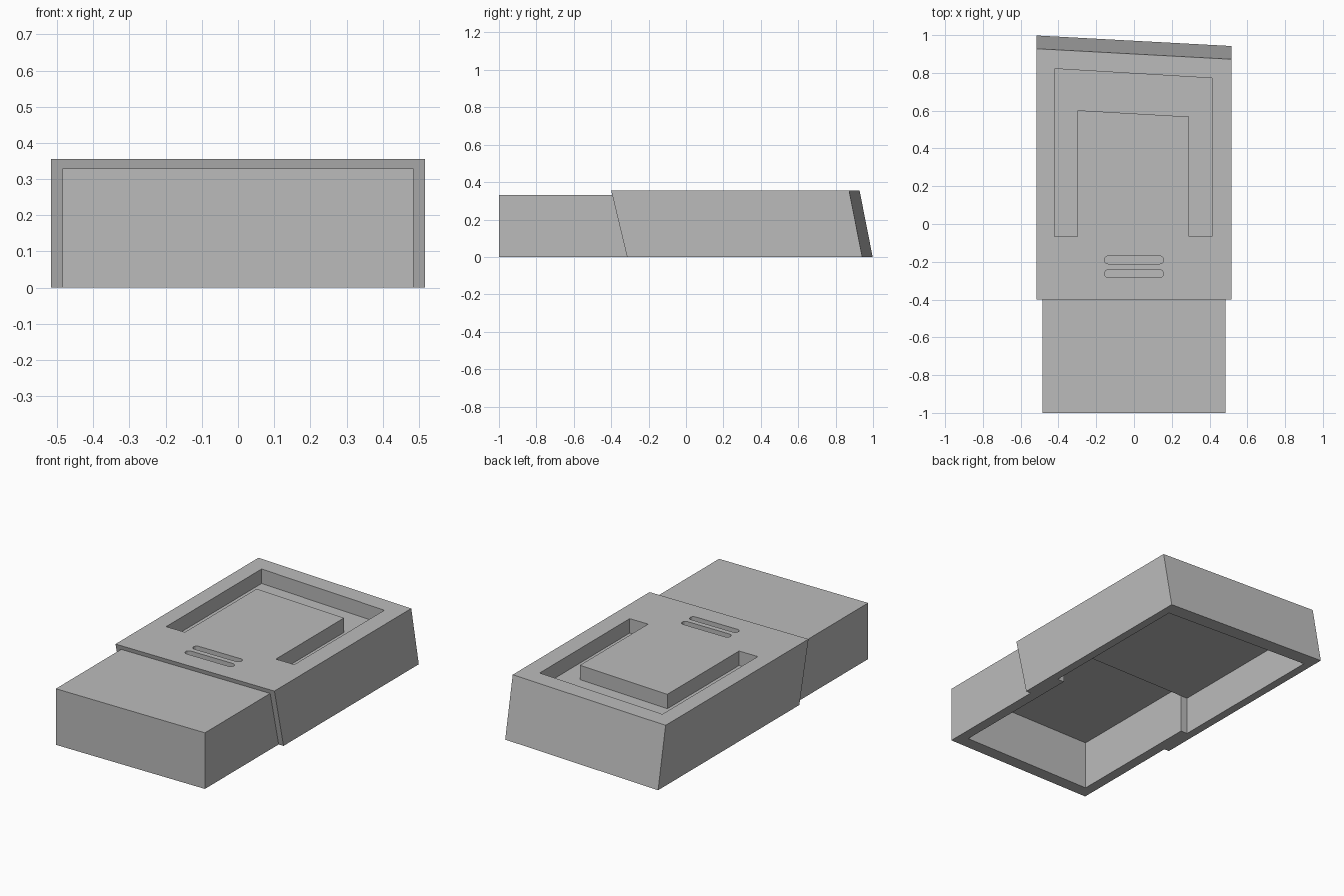
import bpy, bmesh, math

if "Cube" in bpy.data.objects:
    bpy.data.objects.remove(bpy.data.objects["Cube"], do_unlink=True)

grey = bpy.data.materials.new("plain grey")
grey.use_nodes = True
grey.diffuse_color = (0.5, 0.5, 0.5, 1)
grey.node_tree.nodes["Principled BSDF"].inputs["Base Color"].default_value = (0.5, 0.5, 0.5, 1)

TOP = 0.355      # cap height
SKEW = -0.054    # back edge slope across the width


def prism(name, outline, z0, z1, top=None):
    """Solid between an outline at z0 and a matching outline at z1."""
    bm = bmesh.new()
    low = [bm.verts.new((x, y, z0)) for x, y in outline]
    high = [bm.verts.new((x, y, z1)) for x, y in (top or outline)]
    n = len(low)
    bm.faces.new(low[::-1])
    bm.faces.new(high)
    for i in range(n):
        j = (i + 1) % n
        bm.faces.new((low[i], low[j], high[j], high[i]))
    bmesh.ops.recalc_face_normals(bm, faces=bm.faces)
    mesh = bpy.data.meshes.new(name)
    bm.to_mesh(mesh)
    bm.free()
    mesh.materials.append(grey)
    obj = bpy.data.objects.new(name, mesh)
    bpy.context.collection.objects.link(obj)
    return obj


def block(half, front, back, skew=0):
    """Rectangle outline whose back edge may be skewed."""
    return [(-half, front), (half, front),
            (half, back + skew * half), (-half, back - skew * half)]


def cut(target, cutter):
    mod = target.modifiers.new(cutter.name, "BOOLEAN")
    mod.operation = "DIFFERENCE"
    mod.solver = "EXACT"
    mod.object = cutter
    cutter.hide_render = True
    cutter.hide_set(True)


# Sleeve body with leaning front and skewed, leaning back
cap = prism("cap", block(0.517, -0.315, 0.97, SKEW), 0, TOP,
            block(0.517, -0.40, 0.90, SKEW))

# Narrower insert sliding into the sleeve
insert = prism("insert", block(0.485, -1, -0.10), 0, 0.33)

# Hollow undersides
insert_hollow = prism("insert_hollow_cutter", block(0.425, -0.925, -0.05), -0.1, 0.288)
cap_hollow = prism("cap_hollow_cutter", block(0.468, -0.10, 0.905, SKEW), -0.1, 0.225,
                   block(0.468, -0.10, 0.84, SKEW))
passage = prism("passage_cutter", block(0.425, -0.6, -0.10), -0.1, 0.288)
cut(insert, insert_hollow)
cut(cap, cap_hollow)
cut(cap, passage)

# U-shaped channel in the top
channel = prism("channel_cutter", [
    (-0.422, -0.065), (-0.30, -0.065), (-0.30, 0.602), (0.292, 0.568),
    (0.292, -0.065), (0.412, -0.065), (0.412, 0.772), (-0.422, 0.822)],
    TOP - 0.085, TOP + 0.1)
cut(cap, channel)

# Two round-ended grip slots
for i, y in enumerate((-0.19, -0.263)):
    ends = []
    for side in (1, -1):
        for k in range(9):
            a = math.pi * (k / 8 - 0.5)
            ends.append((side * (0.136 + 0.021 * math.cos(a)),
                         y + side * 0.021 * math.sin(a)))
    cut(cap, prism(f"slot_cutter_{i + 1}", ends, TOP - 0.03, TOP + 0.1))

# Bake the cuts and drop the cutters
bpy.context.view_layer.update()
deps = bpy.context.evaluated_depsgraph_get()
baked = {o: bpy.data.meshes.new_from_object(o.evaluated_get(deps)) for o in (cap, insert)}
for obj, mesh in baked.items():
    obj.modifiers.clear()
    obj.data = mesh
for obj in [o for o in bpy.data.objects if "_cutter" in o.name]:
    bpy.data.objects.remove(obj, do_unlink=True)
